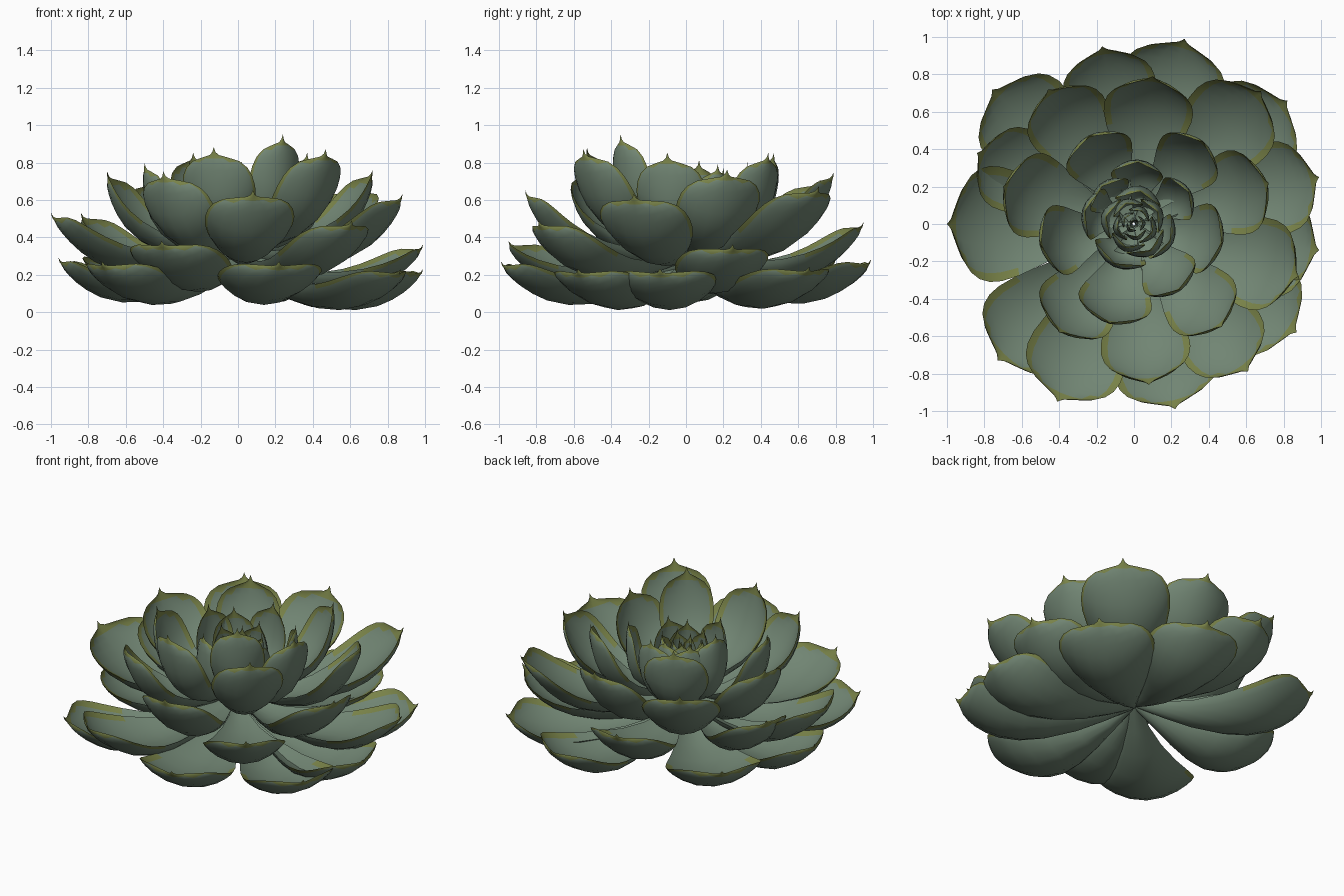
import bpy, bmesh, math
from mathutils import Vector

if "Cube" in bpy.data.objects:
    bpy.data.objects.remove(bpy.data.objects["Cube"])


def material(name, rgb):
    m = bpy.data.materials.new(name)
    m.diffuse_color = (*rgb, 1)
    m.use_nodes = True
    m.node_tree.nodes["Principled BSDF"].inputs["Base Color"].default_value = m.diffuse_color
    return m


GREEN = material("sage_green", (0.165, 0.235, 0.172))
RIM = material("olive_rim", (0.19, 0.225, 0.065))

# Leaf outline: (position along the leaf, relative half width)
OUTLINE = [(0, .10), (.12, .25), (.25, .46), (.4, .71), (.53, .89), (.65, .985), (.74, 1.0),
           (.82, .95), (.88, .84), (.925, .64), (.95, .36), (.968, .12), (.985, .045)]
ACROSS = [-1, -.95, -.85, -.65, -.35, 0, .35, .65, .85, .95, 1]


def leaf(name, x, y, z, width, thick=.065, cup=.30, belly=1.0):
    """Cupped fleshy leaf running from the stem to a pointed tip at x, y, z."""
    r, az = math.hypot(x, y), math.atan2(y, x)
    out = Vector((math.cos(az), math.sin(az), 0))
    side = Vector((-out.y, out.x, 0))
    up = Vector((0, 0, 1))
    # midline curve in the upright plane of the leaf
    p0 = Vector((.02, .26 + .2 * (z - .27)))
    p1 = Vector((r * (.7 + .4 * (1 - r)) * belly, -.06 + .72 * (z - .25)))
    p2 = Vector((r, z))

    def frame(t):
        p = p0 * (1 - t) ** 2 + p1 * 2 * t * (1 - t) + p2 * t * t
        d = ((p1 - p0) * (1 - t) + (p2 - p1) * t).normalized()
        return out * p.x + up * p.y, up * d.x - out * d.y

    bm = bmesh.new()
    tops, bots = [], []
    for t, w in OUTLINE:
        c, n = frame(t)
        hw = w * width / 2
        th = thick * min(1, 2.2 * (1 - t) + .08) * min(1, .4 + w)
        top, bot = [], []
        for v in ACROSS:
            pos = c + side * (v * hw) + n * (cup * hw * v * v)
            a = bm.verts.new(pos)
            top.append(a)
            if abs(v) == 1:
                bot.append(a)
            else:
                bot.append(bm.verts.new(pos - n * th * (1 - v * v) ** .6))
        tops.append(top)
        bots.append(bot)
    tip = bm.verts.new(frame(1)[0] + up * .012)
    last = len(ACROSS) - 1
    for i in range(len(OUTLINE) - 1):
        t = OUTLINE[i][0]
        for j in range(last):
            strip = min(j, last - 1 - j)      # 0 at the leaf edge
            upper = t > .92 or (strip < 2 and t > .5) or (strip == 2 and t > .87)
            under = t > .94 or (strip == 0 and t > .5) or (strip < 3 and t > .92)
            f = bm.faces.new((tops[i][j], tops[i + 1][j], tops[i + 1][j + 1], tops[i][j + 1]))
            f.material_index = int(upper)
            f = bm.faces.new((bots[i][j], bots[i][j + 1], bots[i + 1][j + 1], bots[i + 1][j]))
            f.material_index = int(under)
    for j in range(last):
        for a, b in ((tops[-1][j], tops[-1][j + 1]), (bots[-1][j], bots[-1][j + 1])):
            bm.faces.new((a, b, tip)).material_index = 1
    bm.faces.new(tops[0] + bots[0][-2:0:-1])
    bmesh.ops.recalc_face_normals(bm, faces=bm.faces)
    me = bpy.data.meshes.new(name)
    bm.to_mesh(me)
    bm.free()
    me.materials.append(GREEN)
    me.materials.append(RIM)
    ob = bpy.data.objects.new(name, me)
    bpy.context.collection.objects.link(ob)
    # smooth skin, crisp rim
    bpy.context.view_layer.objects.active = ob
    ob.select_set(True)
    bpy.ops.object.shade_smooth_by_angle(angle=math.radians(60))
    ob.select_set(False)


# Tip position and leaf width, lowest ring first
LOW = [(.27, .99, .27, .56), (.82, .66, .23, .56), (.99, .25, .35, .50), (.99, -.14, .22, .56),
       (.87, -.58, .22, .54), (.22, -.99, .26, .56), (-.41, -.95, .37, .54),
       (-.73, -.73, .26, .56), (-.96, .06, .28, .52), (-.76, .72, .30, .56)]
MIDDLE = [(-1.0, .0, .52, .62), (-.17, .95, .47, .50), (-.84, .38, .52, .46),
          (.61, -.79, .48, .48), (.88, -.28, .62, .50), (.08, -.86, .64, .48),
          (.10, .79, .74, .48), (.68, .71, .66, .52), (-.46, .72, .70, .46)]
UPPER = [(.72, .22, .75, .46), (.47, -.55, .86, .42), (-.40, -.58, .74, .44),
         (-.70, .20, .74, .46), (-.13, -.53, .87, .40), (.47, -.10, .84, .38),
         (.37, .44, .84, .37), (-.24, .47, .84, .38), (-.50, -.11, .79, .38),
         (.24, -.35, .94, .32)]
INNER = [(.02, .33, .79, .28), (-.26, .07, .80, .28), (-.10, -.21, .76, .30),
         (.29, .17, .78, .26), (.19, -.09, .74, .26), (-.17, .20, .76, .26)]
for ring, leaves in (("low", LOW), ("middle", MIDDLE), ("upper", UPPER)):
    for i, args in enumerate(leaves):
        leaf(f"{ring}_leaf_{i + 1}", *args)
for i, args in enumerate(INNER):
    leaf(f"inner_leaf_{i + 1}", *args, thick=.04, cup=.4, belly=1.1)

# Heart of the rosette: shrinking, inward-curling leaves on a golden-angle spiral
N = 14
for i in range(N):
    k = i / (N - 1)
    a = math.radians(80 - 137.5 * i)
    r = .155 * (1 - k) + .02
    leaf(f"heart_leaf_{i + 1}", r * math.cos(a), r * math.sin(a),
         .73 - .06 * k, .05 + .20 * (1 - k), .03 - .018 * k, .55, 1.3)
